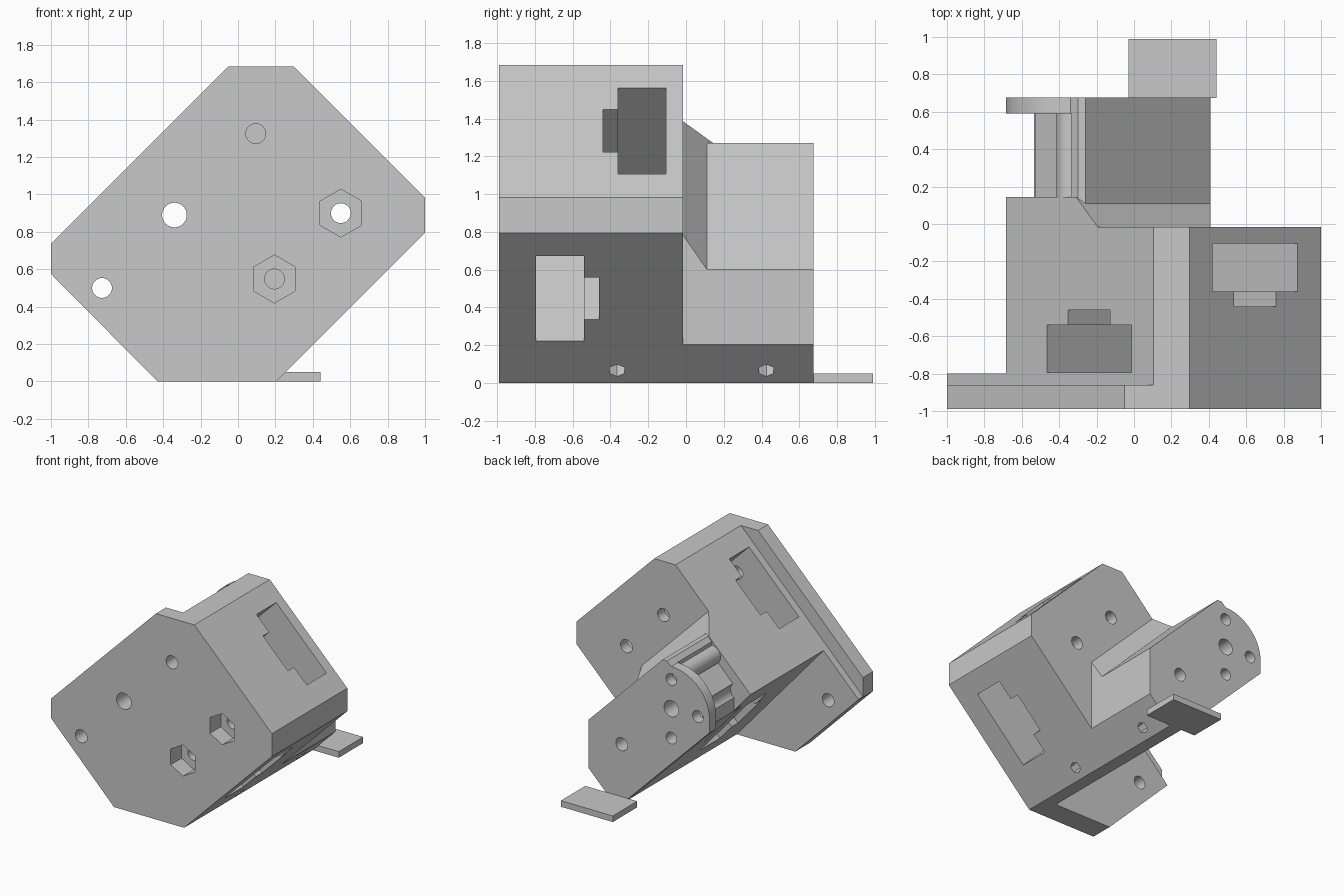
import bpy, bmesh
from math import cos, sin, pi, sqrt
from mathutils import Matrix, Vector

cube = bpy.data.objects.get("Cube")
if cube:
    bpy.data.objects.remove(cube, do_unlink=True)

plastic = bpy.data.materials.new("grey plastic")
plastic.use_nodes = True
grey = (0.58, 0.58, 0.58, 1)
plastic.diffuse_color = grey
plastic.node_tree.nodes["Principled BSDF"].inputs["Base Color"].default_value = grey


def finish(name, bm):
    bmesh.ops.recalc_face_normals(bm, faces=bm.faces)
    mesh = bpy.data.meshes.new(name)
    bm.to_mesh(mesh)
    bm.free()
    mesh.materials.append(plastic)
    ob = bpy.data.objects.new(name, mesh)
    bpy.context.collection.objects.link(ob)
    return ob


def prism(name, y0, y1, start, end=None):
    """Solid between an x-z outline at y0 and the same or another one at y1."""
    bm = bmesh.new()
    a = [bm.verts.new((x, y0, z)) for x, z in start]
    b = [bm.verts.new((x, y1, z)) for x, z in (end or start)]
    bm.faces.new(a)
    bm.faces.new(b)
    for i in range(len(a)):
        j = (i + 1) % len(a)
        bm.faces.new((a[i], a[j], b[j], b[i]))
    return finish(name, bm)


def rod(name, start, end, radius, sides=40):
    """Round or many-sided bar between two points."""
    p, q = Vector(start), Vector(end)
    bm = bmesh.new()
    turn = (q - p).to_track_quat('Z', 'Y').to_matrix().to_4x4()
    bmesh.ops.create_cone(bm, cap_ends=True, segments=sides, radius1=radius,
                          radius2=radius, depth=(q - p).length,
                          matrix=Matrix.Translation((p + q) / 2) @ turn)
    return finish(name, bm)


def combine(target, tool, operation):
    mod = target.modifiers.new("combine", 'BOOLEAN')
    mod.operation = operation
    mod.solver = 'EXACT'
    mod.object = tool
    bpy.ops.object.select_all(action='DESELECT')
    bpy.context.view_layer.objects.active = target
    target.select_set(True)
    bpy.ops.object.modifier_apply(modifier=mod.name)
    bpy.data.objects.remove(tool, do_unlink=True)


# Shared outlines in x, z
right_side = [(0.298, 1.685), (1, 0.983), (1, 0.795), (0.205, 0)]
foot = (0.1, 0)
left_corner = (-0.685, 0.895)
shaft = (-0.34, 0.89)

# Housing: stepped front plate and main block
housing = prism("extruder_housing", -0.99, -0.86,
                [(-1, 0.575), (-1, 0.735), (-0.05, 1.685)] + right_side + [(-0.43, 0)])
solids = [
    prism("thin_flange", -0.86, -0.80,
          [(-1, 0.575), (-1, 0.58), (0.105, 1.685)] + right_side + [(-0.43, 0)]),
    prism("main_block", -0.80, -0.015,
          [left_corner, (0.105, 1.685)] + right_side + [foot]),
]

# Rear arm: bevelled root, recessed middle, rounded end plate
arm_low = [(0.408, 0.203), (0.205, 0), foot]
arm_right = [(-0.30, 1.27), (-0.26, 1.27), (0.408, 0.602)] + arm_low
root_front = [left_corner, (-0.195, 1.385), (0.408, 0.782)] + arm_low
root_back = [left_corner, (-0.31, 1.27), (0.408, 0.552)] + arm_low
middle = [(-0.535, 0.72), (-0.535, 0.935), (-0.335, 1.135), (-0.335, 1.235)] + arm_right
arc = [(shaft[0] + 0.345 * cos(pi - i * pi / 40), shaft[1] + 0.345 * sin(pi - i * pi / 40))
       for i in range(21)]
solids += [
    prism("arm_root", -0.015, 0.145, root_front, root_back),
    prism("arm_middle", 0.05, 0.59, middle),
    prism("end_plate", 0.59, 0.675, arc + arm_right + [(-0.685, 0.785)]),
    prism("tongue", 0.675, 0.99, [(-0.03, 0), (-0.03, 0.05), (0.44, 0.05), (0.44, 0)]),
]
for solid in solids:
    combine(housing, solid, 'UNION')

cutters = []


def hole(x, z, y0, y1, radius=0.053):
    cutters.append(rod("hole", (x, y0, z), (x, y1, z), radius))


# Shaft bore and screw holes
hole(*shaft, -1.1, 0.8, 0.066)
hole(-0.727, 0.5, -1.1, -0.7)
hole(0.55, 0.9, -1.1, 0.1)
hole(0.195, 0.548, -1.1, -0.1)
hole(0.095, 1.325, -1.1, -0.75)
hole(0.215, 1.245, -0.3, 0.1)
hole(0.11, 0.48, 0.2, 0.8)
for dx, dz in ((0, 0.24), (-0.24, 0), (0, -0.24)):
    hole(shaft[0] + dx, shaft[1] + dz, 0.2, 0.8, 0.048)

# Screw clearance grooves along the recessed middle
for dx, dz in ((0, 0.24), (-0.24, 0)):
    hole(shaft[0] + dx, shaft[1] + dz, 0.145, 0.59, 0.075)


# Hexagonal nut traps in the front
def hexagon(x, z, radius=0.128):
    return [(x + radius * sin(i * pi / 3), z + radius * cos(i * pi / 3)) for i in range(6)]


for x, z in ((0.55, 0.9), (0.195, 0.548)):
    cutters.append(prism("nut_trap", -1.1, -0.85, hexagon(x, z)))


# Crossing diagonal tunnels, each with a narrower step
def tunnel(x, z, slope, half, y0, y1):
    along = Vector((1, slope)) / sqrt(2)
    across = Vector((-slope, 1)) / sqrt(2) * half
    c = Vector((x, z))
    ends = (c + along * 0.6, c - along * 1.8)
    pts = [ends[0] + across, ends[1] + across, ends[1] - across, ends[0] - across]
    cutters.append(prism("tunnel", y0, y1, [tuple(p) for p in pts]))


tunnel(0.647, 1.335, 1, 0.322, -0.36, -0.105)
tunnel(0.647, 1.335, 1, 0.159, -0.44, -0.35)
tunnel(0.653, 0.447, -1, 0.319, -0.795, -0.54)
tunnel(0.653, 0.447, -1, 0.159, -0.55, -0.46)

# Small hexagonal screw holes on the lower slope
for y in (-0.365, 0.425):
    cutters.append(rod("slope_hole", (0.37, y, -0.032), (-0.1, y, 0.438), 0.045, 6))

for cutter in cutters:
    combine(housing, cutter, 'DIFFERENCE')

bpy.ops.object.select_all(action='DESELECT')
housing.select_set(True)
bpy.context.view_layer.objects.active = housing
bpy.ops.object.shade_smooth_by_angle(angle=pi / 15)
